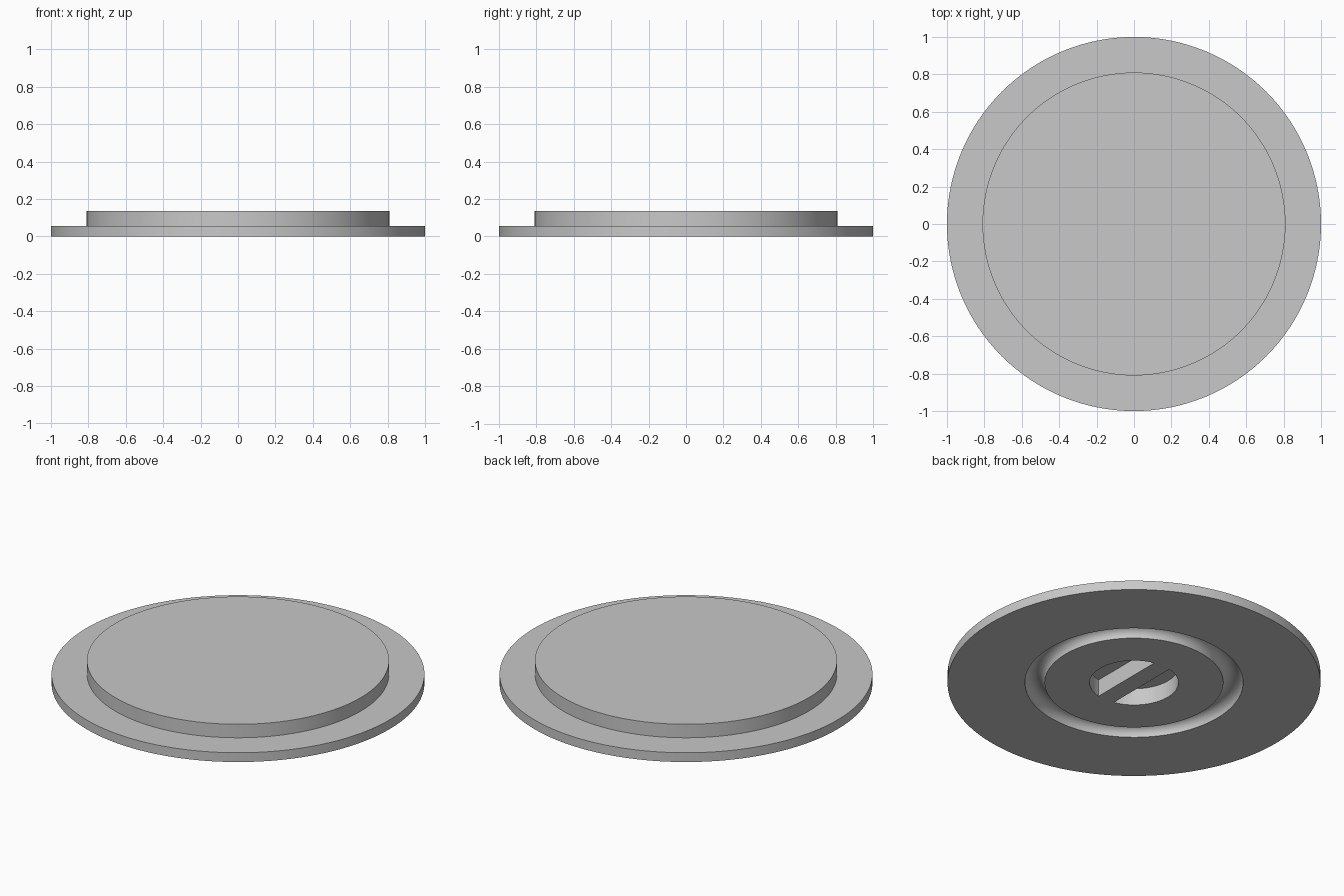
import bpy, bmesh
from math import cos, sin, pi, tau, asin

cube = bpy.data.objects.get("Cube")
if cube:
    bpy.data.objects.remove(cube, do_unlink=True)

SEGMENTS = 128
RIM_R, RIM_Z = 1.0, 0.055
TOP_R, TOP_Z = 0.81, 0.135
GROOVE_R, GROOVE_HALF = 0.532, 0.053
RECESS_R, RECESS_Z = 0.238, 0.1
BAR_HALF = 0.053

grey = bpy.data.materials.new("light grey")
grey.use_nodes = True
colour = (0.58, 0.58, 0.58, 1)
grey.diffuse_color = colour
grey.node_tree.nodes["Principled BSDF"].inputs["Base Color"].default_value = colour


def finish(name, bm):
    bmesh.ops.recalc_face_normals(bm, faces=bm.faces)
    mesh = bpy.data.meshes.new(name)
    bm.to_mesh(mesh)
    bm.free()
    mesh.materials.append(grey)
    obj = bpy.data.objects.new(name, mesh)
    bpy.context.collection.objects.link(obj)
    bpy.ops.object.select_all(action='DESELECT')
    obj.select_set(True)
    bpy.context.view_layer.objects.active = obj
    bpy.ops.object.shade_smooth_by_angle(angle=pi / 6)


# Stepped disc with a round ring groove and a round recess underneath
groove = [(GROOVE_R - GROOVE_HALF * cos(pi * i / 16), GROOVE_HALF * sin(pi * i / 16))
          for i in range(17)]
profile = ([(0, RECESS_Z), (RECESS_R, RECESS_Z), (RECESS_R, 0)] + groove +
           [(RIM_R, 0), (RIM_R, RIM_Z), (TOP_R, RIM_Z), (TOP_R, TOP_Z), (0, TOP_Z)])
bm = bmesh.new()
verts = [bm.verts.new((r, 0, z)) for r, z in profile]
edges = [bm.edges.new(pair) for pair in zip(verts, verts[1:])]
bmesh.ops.spin(bm, geom=verts + edges, cent=(0, 0, 0), axis=(0, 0, 1),
               angle=tau, steps=SEGMENTS)
bmesh.ops.remove_doubles(bm, verts=bm.verts, dist=1e-4)
finish("disc", bm)

# Grip bar across the recess, its rounded ends meeting the recess wall
bm = bmesh.new()
half_angle = asin(BAR_HALF / RECESS_R)
outline = []
for middle in (pi / 2, -pi / 2):
    for i in range(9):
        a = middle + half_angle * (i / 4 - 1)
        outline.append(bm.verts.new((RECESS_R * cos(a), RECESS_R * sin(a), 0)))
face = bm.faces.new(outline)
raised = bmesh.ops.extrude_face_region(bm, geom=[face], use_keep_orig=True)
bmesh.ops.translate(bm, vec=(0, 0, RECESS_Z),
                    verts=[v for v in raised["geom"] if isinstance(v, bmesh.types.BMVert)])
finish("grip_bar", bm)
